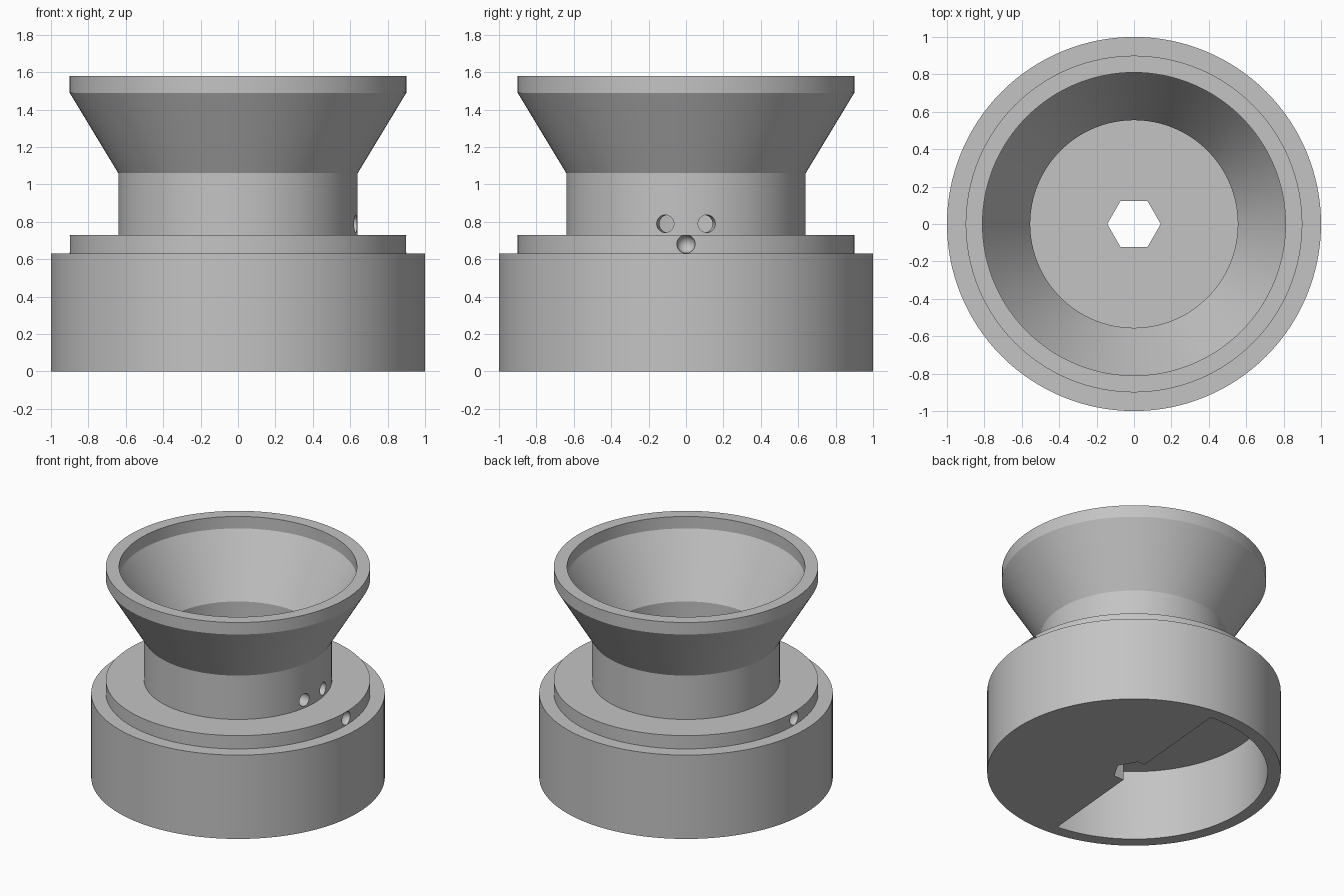
import bpy, bmesh
from math import sin, cos, pi, radians
from mathutils import Matrix, Vector

SEGMENTS = 128
cube = bpy.data.objects.get("Cube")
if cube:
    bpy.data.objects.remove(cube, do_unlink=True)

grey = bpy.data.materials.new("plain_grey")
grey.use_nodes = True
colour = (0.55, 0.55, 0.55, 1)
grey.diffuse_color = colour
grey.node_tree.nodes["Principled BSDF"].inputs["Base Color"].default_value = colour


def finish(bm, name):
    bmesh.ops.recalc_face_normals(bm, faces=bm.faces)
    mesh = bpy.data.meshes.new(name)
    bm.to_mesh(mesh)
    bm.free()
    mesh.materials.append(grey)
    obj = bpy.data.objects.new(name, mesh)
    bpy.context.collection.objects.link(obj)
    return obj


def lathe(name, profile):
    """Spin a radius/height profile that starts and ends on the axis."""
    bm = bmesh.new()
    verts = [bm.verts.new((r, 0, z)) for r, z in profile]
    edges = [bm.edges.new(pair) for pair in zip(verts, verts[1:])]
    bmesh.ops.spin(bm, geom=verts + edges, cent=(0, 0, 0), axis=(0, 0, 1),
                   angle=2 * pi, steps=SEGMENTS, use_duplicate=False)
    bmesh.ops.remove_doubles(bm, verts=bm.verts, dist=0.0005)
    return finish(bm, name)


def prism(name, outline, bottom, top):
    bm = bmesh.new()
    face = bm.faces.new([bm.verts.new((x, y, bottom)) for x, y in outline])
    result = bmesh.ops.extrude_face_region(bm, geom=[face])
    moved = [v for v in result["geom"] if isinstance(v, bmesh.types.BMVert)]
    bmesh.ops.translate(bm, verts=moved, vec=(0, 0, top - bottom))
    return finish(bm, name)


def arc(radius, start, sweep, count):
    angles = [start + sweep * i / count for i in range(count + 1)]
    return [(radius * cos(a), radius * sin(a)) for a in angles]


# Stepped base, neck and flared hollow cup
body = lathe("stepped_cup_body", [
    (0, 0), (1, 0), (1, 0.63), (0.9, 0.63), (0.9, 0.73), (0.64, 0.73),
    (0.64, 1.06), (0.9, 1.49), (0.9, 1.58), (0.81, 1.58), (0.81, 1.49),
    (0.555, 1.06), (0.555, 0.73), (0, 0.73)])

# Half-round pocket under the base, and hexagonal shaft bore
cutters = [
    prism("pocket_cutter", arc(0.91, radians(85), pi, SEGMENTS // 2), -0.1, 0.53),
    prism("hex_bore_cutter", arc(0.143, 0, 2 * pi, 6)[:-1], -0.2, 0.9)]

# Two radial holes through the neck
for side in (-1, 1):
    direction = Vector((cos(radians(10)), side * sin(radians(10)), 0))
    turn = direction.to_track_quat("Z", "Y").to_matrix().to_4x4()
    place = Matrix.Translation(direction * 0.61 + Vector((0, 0, 0.79))) @ turn
    bm = bmesh.new()
    bmesh.ops.create_cone(bm, cap_ends=True, segments=32, radius1=0.047,
                          radius2=0.047, depth=0.2, matrix=place)
    cutters.append(finish(bm, "neck_hole_cutter"))

# Round dimples on both sides of the step
for side in (-1, 1):
    bm = bmesh.new()
    bmesh.ops.create_uvsphere(bm, u_segments=32, v_segments=16, radius=0.049,
                              matrix=Matrix.Translation((side * 0.9, 0, 0.681)))
    cutters.append(finish(bm, "dimple_cutter"))

bpy.ops.object.select_all(action="DESELECT")
body.select_set(True)
bpy.context.view_layer.objects.active = body
for cutter in cutters:
    cut = body.modifiers.new("cut", "BOOLEAN")
    cut.operation = "DIFFERENCE"
    cut.solver = "EXACT"
    cut.object = cutter
    bpy.ops.object.modifier_apply(modifier=cut.name)
    bpy.data.objects.remove(cutter, do_unlink=True)

bpy.ops.object.shade_smooth_by_angle(angle=radians(25))
